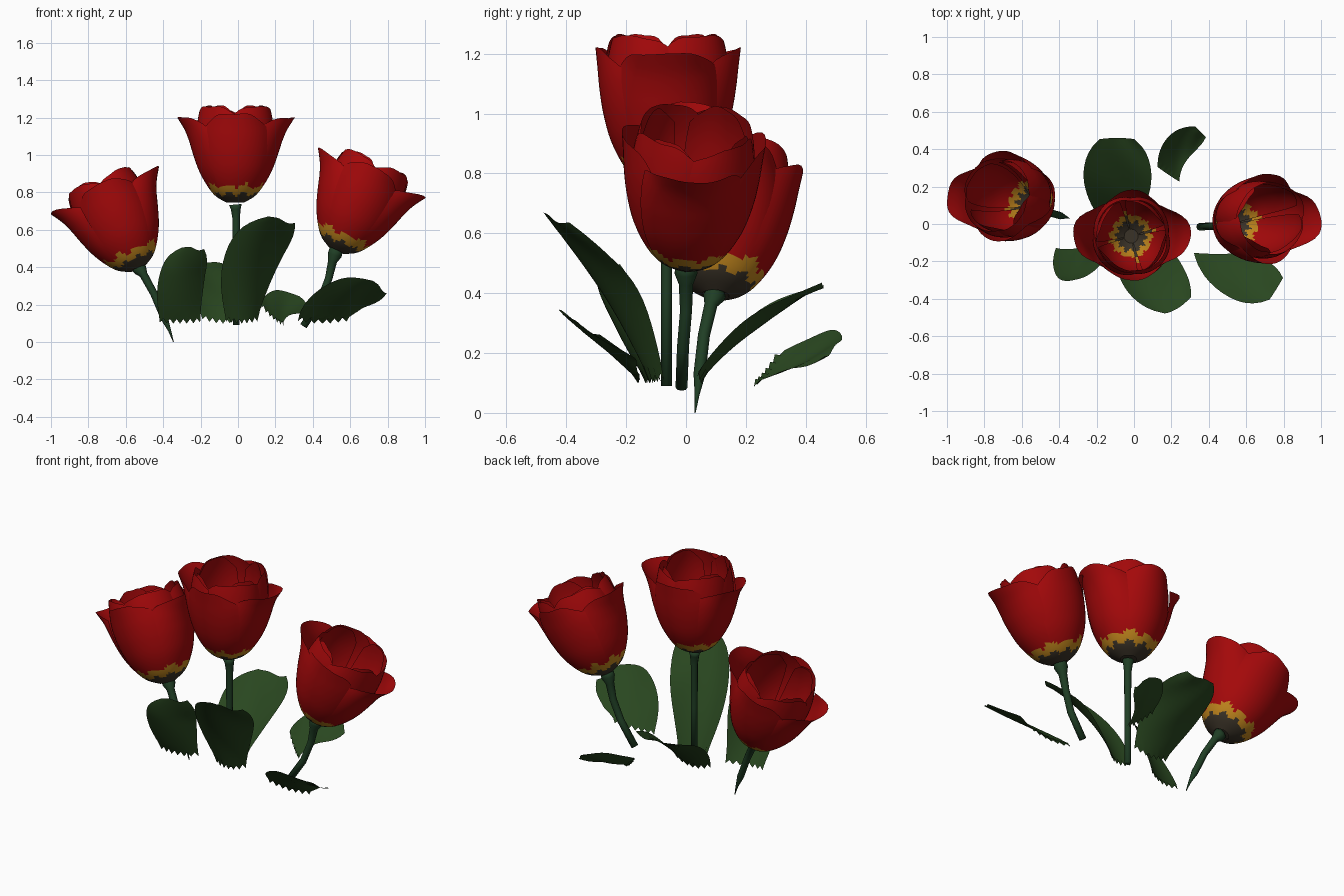
import bpy, bmesh, math
from mathutils import Vector, Matrix

if "Cube" in bpy.data.objects:
    bpy.data.objects.remove(bpy.data.objects["Cube"])


def material(name, rgb):
    m = bpy.data.materials.new(name)
    m.diffuse_color = (*rgb, 1)
    m.use_nodes = True
    m.node_tree.nodes["Principled BSDF"].inputs["Base Color"].default_value = m.diffuse_color
    return m


RED = material("petal red", (0.37, 0.0025, 0.003))
YELLOW = material("throat yellow", (0.52, 0.23, 0.012))
DARK = material("throat dark brown", (0.042, 0.032, 0.02))
LEAF = material("leaf green", (0.022, 0.062, 0.014))
STEM = material("stem green", (0.014, 0.048, 0.018))


def finish(bm, name, mats):
    bmesh.ops.recalc_face_normals(bm, faces=bm.faces)
    me = bpy.data.meshes.new(name)
    bm.to_mesh(me)
    bm.free()
    for m in mats:
        me.materials.append(m)
    for p in me.polygons:
        p.use_smooth = True
    ob = bpy.data.objects.new(name, me)
    bpy.context.collection.objects.link(ob)
    return ob


def add_grid(bm, rows, close=False):
    """Skin rows of points with quads; returns the new faces."""
    vs = [[bm.verts.new(p) for p in r] for r in rows]
    n = len(vs[0])
    return [bm.faces.new((a[j], a[(j + 1) % n], b[(j + 1) % n], b[j]))
            for a, b in zip(vs, vs[1:]) for j in range(n if close else n - 1)]


def sample(table, t):
    """Smooth (Catmull-Rom) lookup along a list of (radius, height)."""
    x = max(0, min(1, t)) * (len(table) - 1)
    i = min(int(x), len(table) - 2)
    f = x - i
    p = [Vector(table[max(0, min(len(table) - 1, i + k))]) for k in (-1, 0, 1, 2)]
    return 0.5 * (2 * p[1] + (p[2] - p[0]) * f
                  + (2 * p[0] - 5 * p[1] + 4 * p[2] - p[3]) * f * f
                  + (3 * p[1] - p[0] - 3 * p[2] + p[3]) * f ** 3)


# petal profiles: (radius, height)
BODY = [(.045, 0), (.105, .035), (.15, .09), (.19, .17), (.215, .27), (.222, .37), (.213, .45), (.20, .515)]
FLARE = [(.045, 0), (.105, .035), (.15, .09), (.195, .17), (.228, .26), (.25, .33), (.275, .39), (.315, .455)]
UPRIGHT = [(.045, 0), (.105, .035), (.15, .09), (.19, .17), (.215, .26), (.228, .34), (.235, .41), (.242, .475)]
INNER = [(.04, .01), (.08, .04), (.12, .09), (.165, .17), (.195, .27), (.205, .37), (.20, .45), (.185, .52)]


def petal(bm, angle, half, mid, edge, drop, seed, scale=1.0):
    rows, nr, nc = [], 24, 16
    for i in range(nr + 1):
        row = []
        for j in range(nc + 1):
            u = 2 * j / nc - 1
            top = 1 - drop * abs(u) ** 2.5 + 0.012 * math.sin(7 * u + seed)
            t = i / nr * top
            w = abs(u) ** 2.5
            p = sample(mid, t) * (1 - w) + sample(edge, t) * w
            r = p.x * (scale + 0.03 * math.sin(2.5 * u + seed) * t)
            a = angle + u * half * (1 - 0.22 * t ** 4)
            row.append((r * math.cos(a), r * math.sin(a), p.y))
        rows.append(row)
    # dark foot, ragged yellow band, red above
    for k, f in enumerate(add_grid(bm, rows)):
        z = f.calc_center_median().z + 0.011 * math.sin((k % nc) * 1.1 + seed)
        f.material_index = 2 if z < .046 else 1 if z < .09 else 0


def flower(name, base, axis, seed):
    bm = bmesh.new()
    for k in range(4):
        a = k * math.pi / 2
        petal(bm, a, math.radians(52), UPRIGHT if k % 2 else FLARE, BODY, .22, seed + k * 1.7)
        petal(bm, a + math.pi / 4, math.radians(54), BODY, INNER, .10, seed + k * 2.3, .97)
        petal(bm, a + math.pi / 4 + .25, math.radians(42), INNER, INNER, .16, seed + k * 3.1, .93)
    floor = bmesh.ops.create_circle(bm, cap_ends=True, segments=12, radius=.06,
                                    matrix=Matrix.Translation((0, 0, .008)))
    for f in floor["verts"][0].link_faces:
        f.material_index = 2
    ob = finish(bm, name, [RED, YELLOW, DARK])
    rot = Vector((0, 0, 1)).rotation_difference(Vector(axis))
    ob.matrix_world = Matrix.Translation(base) @ rot.to_matrix().to_4x4()


def stem(name, pts):
    """Eight-sided tube through (x, y, z, radius) points."""
    bm = bmesh.new()
    rows = []
    for i, p in enumerate(pts):
        d = Vector(pts[min(i + 1, len(pts) - 1)][:3]) - Vector(pts[max(i - 1, 0)][:3])
        q = Vector((0, 0, 1)).rotation_difference(d)
        rows.append([Vector(p[:3]) + q @ Vector((p[3] * math.cos(k * math.pi / 4),
                                                 p[3] * math.sin(k * math.pi / 4), 0)) for k in range(8)])
    add_grid(bm, rows, close=True)
    bmesh.ops.holes_fill(bm, edges=bm.edges, sides=8)
    finish(bm, name, [STEM])


def leaf(name, pts, side0, side1, w0, w1, cup):
    """Cupped, blunt blade along a three-point curve with a torn lower edge."""
    bm = bmesh.new()
    a, b, c = map(Vector, pts)
    s0, s1, cup = Vector(side0).normalized(), Vector(side1).normalized(), Vector(cup)
    rows, nr, nc = [], 14, 12
    for i in range(nr + 1):
        t = i / nr
        centre = a * (1 - t) ** 2 + b * 2 * t * (1 - t) + c * t * t
        side = s0.lerp(s1, min(1, t * 1.6)).normalized()
        width = (w0 + (w1 - w0) * math.sin(min(1, t * 1.5) * math.pi / 2)) * (1 - .5 * t ** 7)
        row = []
        for j in range(nc + 1):
            u = 2 * j / nc - 1
            p = centre + side * width * u + cup * u * u * math.sin(math.pi * (.2 + .7 * t))
            p.z = max(p.z, .1) + 0.006 * math.sin(9 * t + 4 * u) * t
            if i == 0:
                p.z += .012 if j % 2 else -.012
            row.append(p)
        rows.append(row)
    add_grid(bm, rows)
    finish(bm, name, [LEAF])


# blossoms
flower("centre_blossom", (-.015, -.065, .745), (0, 0, 1), .4)
flower("left_blossom", (-.535, .10, .393), (-.40, .11, .90), 1.9)
flower("right_blossom", (.525, .0, .49), (.42, .07, .90), 3.3)

# stems
stem("centre_stem", [(-.01, -.065, .09, .018), (-.01, -.065, .4, .018), (-.01, -.065, .66, .02),
                     (-.012, -.065, .71, .026), (-.014, -.065, .735, .034)])
stem("left_stem", [(-.345, .03, .0, .002), (-.365, .037, .06, .008), (-.395, .045, .13, .02),
                   (-.45, .06, .26, .02), (-.505, .083, .36, .022), (-.522, .092, .385, .036), (-.535, .1, .40, .036)])
stem("right_stem", [(.35, -.015, .085, .02), (.44, -.01, .22, .02), (.485, 0, .34, .02),
                    (.505, 0, .43, .024), (.517, 0, .465, .038), (.527, 0, .50, .036)])

# leaves
leaf("back_leaf", [(-.08, .05, .11), (-.09, .22, .30), (-.09, .46, .42)],
     (1, 0, 0), (1, 0, 0), .11, .185, (0, -.02, .04))
leaf("tall_front_leaf", [(.02, -.12, .11), (.02, -.28, .46), (.235, -.45, .65)],
     (1, .2, 0), (.8, .5, -.25), .085, .17, (0, .05, .02))
leaf("left_front_leaf", [(-.31, -.13, .11), (-.33, -.27, .33), (-.24, -.27, .50)],
     (1, .2, 0), (.8, .5, -.12), .11, .14, (0, .04, .01))
leaf("right_front_leaf", [(.45, -.16, .11), (.53, -.30, .24), (.76, -.35, .29)],
     (1, 0, 0), (.45, .72, -.45), .13, .155, (0, .01, .02))
leaf("small_back_leaf", [(.19, .26, .13), (.20, .40, .18), (.36, .49, .21)],
     (.6, -.4, -.5), (.45, -.45, -.5), .085, .10, (-.01, .01, .03))
